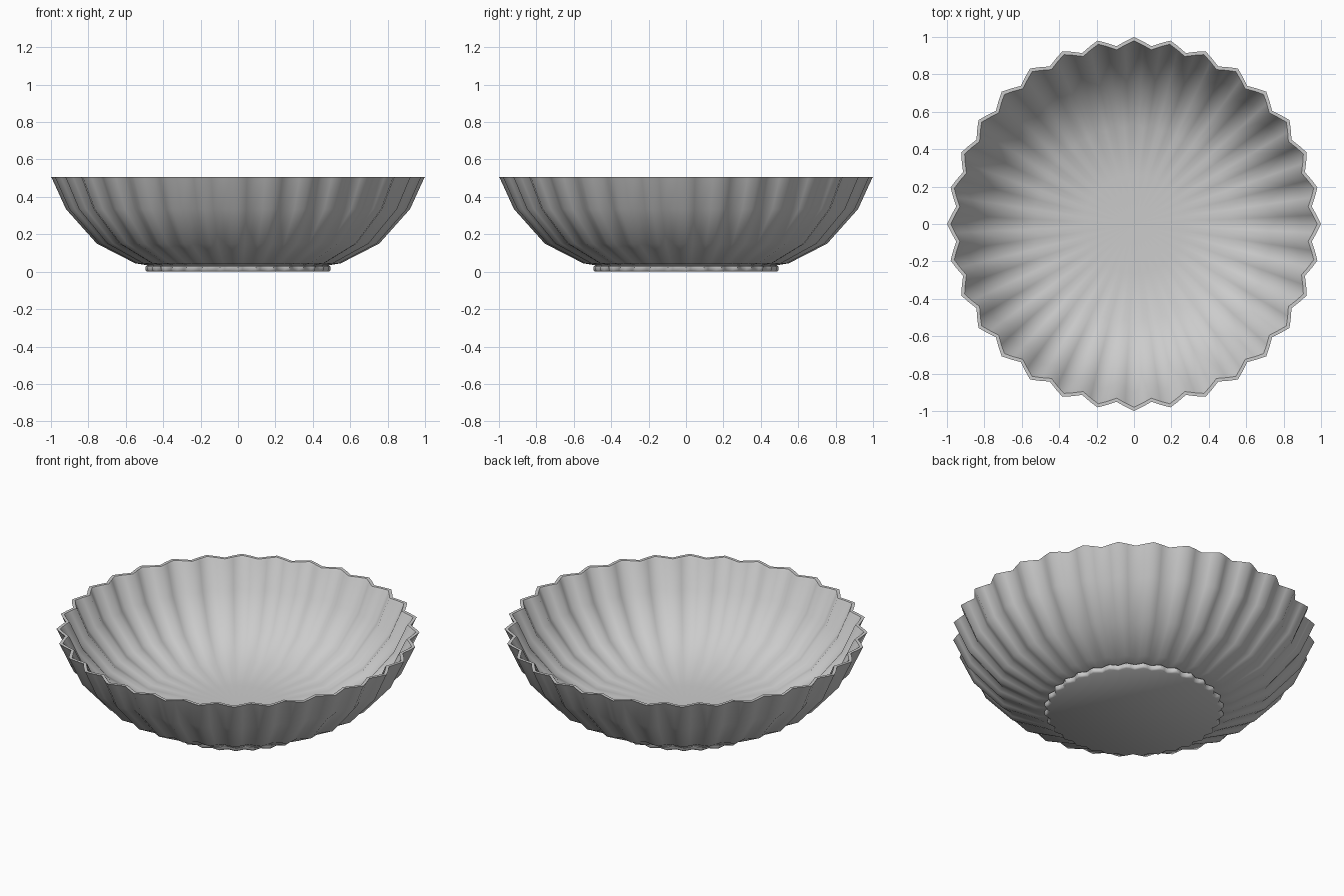
import bpy, bmesh, math

if "Cube" in bpy.data.objects:
    bpy.data.objects.remove(bpy.data.objects["Cube"])

FLUTES = 32
SEG = FLUTES * 4
DEPTH = 0.045   # flute depth as a share of the radius

# closed profile (radius at the ridges, height): underside, wall, rim, interior
profile = [(0.485, 0.0), (0.495, 0.008), (0.495, 0.028), (0.485, 0.034), (0.55, 0.045),
           (0.755, 0.15), (0.92, 0.335), (0.993, 0.495), (1.0, 0.507),
           (0.98, 0.507), (0.972, 0.495), (0.90, 0.343), (0.742, 0.167),
           (0.54, 0.064), (0.27, 0.047)]

def fluted(r, a):
    # triangle wave: 0 on the ridge, 1 in the groove
    t = (a * FLUTES / (2 * math.pi)) % 1.0
    return r * (1 - DEPTH * (1 - abs(2 * t - 1)))

bm = bmesh.new()
rings = []
for r, z in profile:
    ring = []
    for i in range(SEG):
        a = 2 * math.pi * i / SEG
        q = fluted(r, a)
        ring.append(bm.verts.new((q * math.cos(a), q * math.sin(a), z)))
    rings.append(ring)

# walls between neighbouring rings
for lo, hi in zip(rings, rings[1:]):
    for i in range(SEG):
        j = (i + 1) % SEG
        bm.faces.new((lo[i], lo[j], hi[j], hi[i]))

# flat base and interior floor
bm.faces.new(rings[0][::-1])
centre = bm.verts.new((0, 0, 0.045))
for i in range(SEG):
    bm.faces.new((rings[-1][i], rings[-1][(i + 1) % SEG], centre))

bmesh.ops.recalc_face_normals(bm, faces=bm.faces)
mesh = bpy.data.meshes.new("fluted_bowl")
bm.to_mesh(mesh)
bm.free()
bowl = bpy.data.objects.new("fluted_bowl", mesh)
bpy.context.collection.objects.link(bowl)
bpy.context.view_layer.objects.active = bowl
bowl.select_set(True)
bpy.ops.object.shade_smooth_by_angle(angle=math.radians(50))
